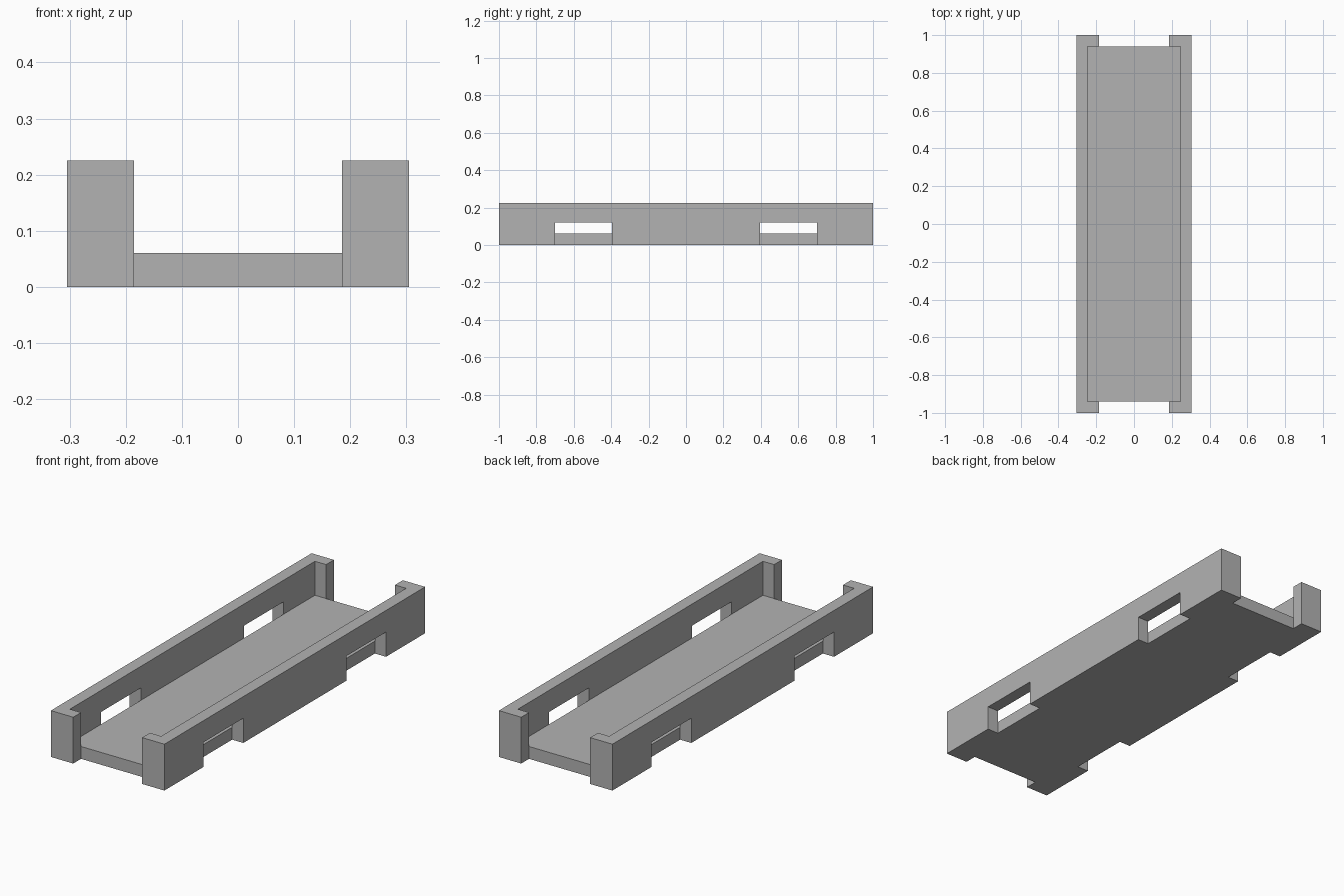
import bpy
import bmesh
from mathutils import Vector

cube = bpy.data.objects.get("Cube")
if cube:
    bpy.data.objects.remove(cube, do_unlink=True)

# Overall sizes
HALF_W, HALF_L, HEIGHT = 0.305, 1.0, 0.225
WALL, FLOOR_H, LIP = 0.06, 0.06, 0.12
SLOT_NEAR, SLOT_FAR, SLOT_H = 0.395, 0.70, 0.12
INNER_X, INNER_Y = HALF_W - WALL, HALF_L - WALL

grey = bpy.data.materials.new("plain grey")
grey.use_nodes = True
colour = (0.45, 0.45, 0.45, 1)
grey.diffuse_color = colour
grey.node_tree.nodes["Principled BSDF"].inputs["Base Color"].default_value = colour


def prism(name, outline, direction):
    """Extrude a flat outline of 3D points along a direction."""
    bm = bmesh.new()
    face = bm.faces.new([bm.verts.new(p) for p in outline])
    result = bmesh.ops.extrude_face_region(bm, geom=[face], use_keep_orig=True)
    moved = [v for v in result["geom"] if isinstance(v, bmesh.types.BMVert)]
    bmesh.ops.translate(bm, verts=moved, vec=Vector(direction))
    bmesh.ops.recalc_face_normals(bm, faces=bm.faces)
    mesh = bpy.data.meshes.new(name)
    bm.to_mesh(mesh)
    bm.free()
    mesh.materials.append(grey)
    obj = bpy.data.objects.new(name, mesh)
    bpy.context.collection.objects.link(obj)
    return obj


def slab(name, x0, x1, y0, y1, height):
    """Upright box standing on the ground."""
    corners = [(x0, y0, 0), (x1, y0, 0), (x1, y1, 0), (x0, y1, 0)]
    return prism(name, corners, (0, 0, height))


# Tray floor
slab("tray_floor", -INNER_X, INNER_X, -INNER_Y, INNER_Y, FLOOR_H)

# Side walls: long profile with two slots open at the bottom edge
half = [(SLOT_NEAR, 0), (SLOT_NEAR, SLOT_H), (SLOT_FAR, SLOT_H),
        (SLOT_FAR, 0), (HALF_L, 0), (HALF_L, HEIGHT)]
profile = half + [(-y, z) for y, z in reversed(half)]

for side, sx in (("left", 1), ("right", -1)):
    prism(side + "_wall", [(sx * INNER_X, y, z) for y, z in profile],
          (sx * WALL, 0, 0))
    # Corner lips turned inward at both ends
    for end, sy in (("front", -1), ("back", 1)):
        slab(f"{end}_{side}_lip", sx * (HALF_W - LIP), sx * INNER_X,
             sy * INNER_Y, sy * HALF_L, HEIGHT)
